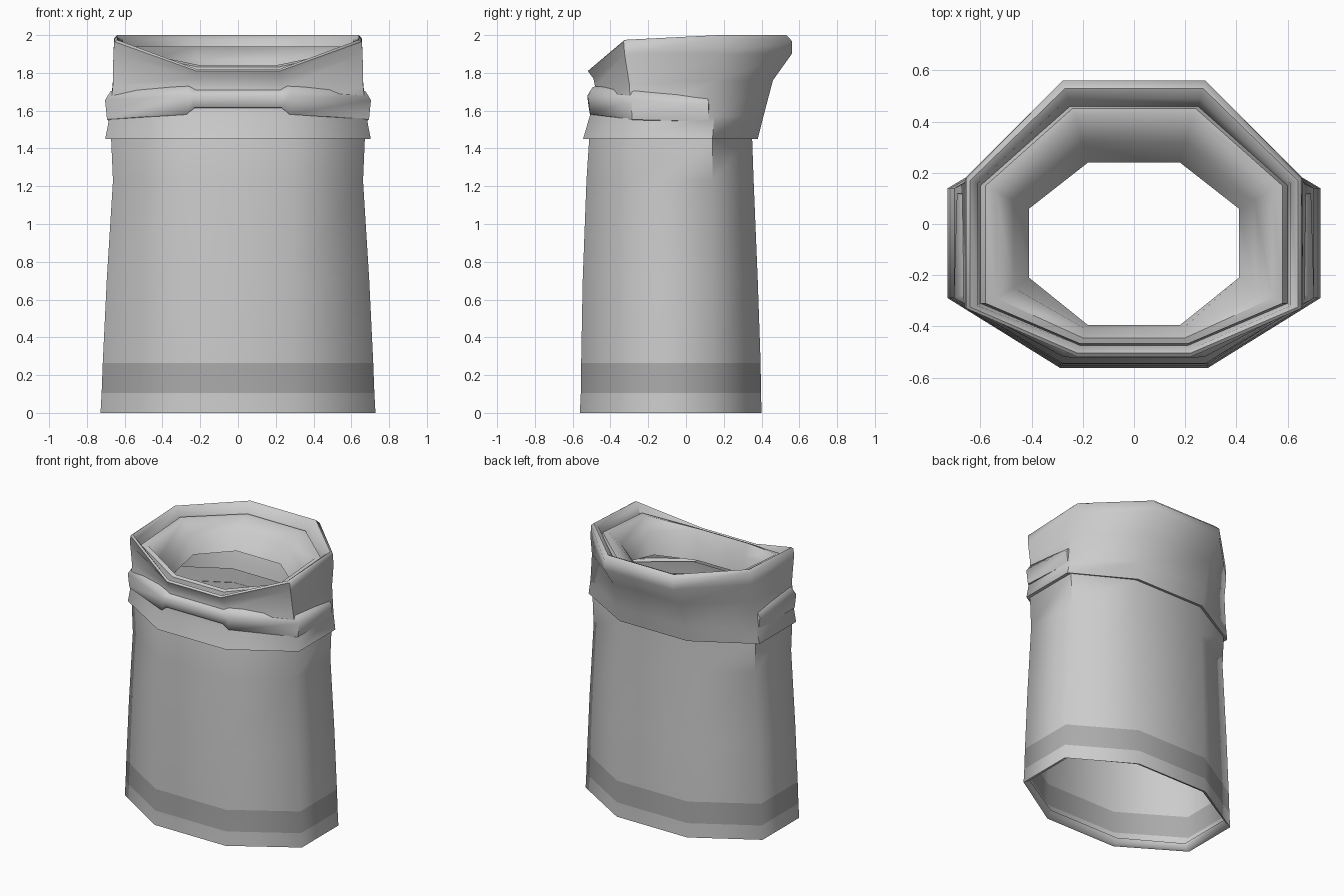
import bpy, math

def mesh_object(name, verts, faces, angle=60):
    me = bpy.data.meshes.new(name)
    me.from_pydata(verts, [], faces)
    me.validate()
    ob = bpy.data.objects.new(name, me)
    bpy.context.collection.objects.link(ob)
    bpy.ops.object.select_all(action='DESELECT')
    ob.select_set(True)
    bpy.context.view_layer.objects.active = ob
    bpy.ops.object.shade_smooth_by_angle(angle=math.radians(angle))
    return ob

def octagon(hw_f, hw_b, side, yf, ysf, ysb, yb, zf, zsf=None, zsb=None, zb=None):
    """Symmetric eight-sided ring; heights may differ from front to back."""
    zsf, zsb, zb = [zf if z is None else z for z in (zsf, zsb, zb)]
    half = [(hw_f, yf, zf), (side, ysf, zsf), (side, ysb, zsb), (hw_b, yb, zb)]
    return half + [(-x, y, z) for x, y, z in reversed(half)]

def loft(name, rings, angle=60):
    verts = [v for r in rings for v in r]
    faces = [(k * 8 + i, k * 8 + (i + 1) % 8, k * 8 + 8 + (i + 1) % 8, k * 8 + 8 + i)
             for k in range(len(rings) - 1) for i in range(8)]
    return mesh_object(name, verts, faces, angle)

# Body tube with a turned-in hem: (half side width, front y, back y, z)
profile = [(0.69, -0.525, 0.365, 0.05), (0.70, -0.535, 0.375, 0.01), (0.728, -0.562, 0.40, 0.0),
           (0.722, -0.557, 0.397, 0.105), (0.716, -0.555, 0.395, 0.265), (0.695, -0.547, 0.38, 0.7),
           (0.662, -0.527, 0.358, 1.23), (0.672, -0.512, 0.35, 1.46), (0.66, -0.49, 0.35, 1.56)]
body = loft("body", [octagon(0.29, 0.29, s, yf, -0.29, 0.14, yb, z) for s, yf, yb, z in profile])

# Darker stripe above the hem
dark = bpy.data.materials.new("dark_grey")
dark.diffuse_color = (0.4, 0.4, 0.4, 1)
plain = bpy.data.materials.new("grey")
plain.diffuse_color = (0.8, 0.8, 0.8, 1)
body.data.materials.append(plain)
body.data.materials.append(dark)
for p in body.data.polygons:
    if 0.105 < p.center.z < 0.265:
        p.material_index = 1

# Flared collar, higher at the back, with a rolled rim
loft("collar", [
    octagon(0.27, 0.27, 0.66, -0.50, -0.28, 0.13, 0.345, 1.46),
    octagon(0.28, 0.28, 0.703, -0.545, -0.29, 0.14, 0.38, 1.45),
    octagon(0.26, 0.28, 0.68, -0.51, -0.29, 0.15, 0.41, 1.57),
    octagon(0.24, 0.28, 0.662, -0.48, -0.30, 0.16, 0.46, 1.72, 1.74, 1.76, 1.76),
    octagon(0.22, 0.28, 0.66, -0.49, -0.325, 0.18, 0.56, 1.77, 1.90, 1.90, 1.90),
    octagon(0.22, 0.28, 0.655, -0.52, -0.33, 0.18, 0.56, 1.81, 1.965, 1.985, 1.97),
    octagon(0.22, 0.27, 0.64, -0.505, -0.325, 0.17, 0.53, 1.82, 1.975, 2.0, 2.0),
    octagon(0.22, 0.26, 0.61, -0.49, -0.32, 0.16, 0.49, 1.80, 1.95, 1.98, 1.98),
    octagon(0.21, 0.25, 0.60, -0.475, -0.31, 0.15, 0.46, 1.76, 1.86, 1.90, 1.90),
])

# Inner neck lining narrowing to the opening
loft("neck_lining", [
    octagon(0.21, 0.25, 0.60, -0.475, -0.31, 0.15, 0.46, 1.76, 1.86, 1.90, 1.90),
    octagon(0.21, 0.24, 0.58, -0.468, -0.31, 0.15, 0.452, 1.83, 1.91, 1.94, 1.94),
    octagon(0.20, 0.23, 0.54, -0.445, -0.29, 0.13, 0.42, 1.84, 1.91, 1.94, 1.94),
    octagon(0.19, 0.20, 0.47, -0.41, -0.25, 0.09, 0.32, 1.76, 1.82, 1.86, 1.87),
    octagon(0.18, 0.18, 0.41, -0.395, -0.21, 0.06, 0.24, 1.63, 1.68, 1.74, 1.76),
])

# Raised band around the front and sides: (x, y, top z, bottom z)
half = [(0.63, 0.125, 1.67, 1.54), (0.692, 0.12, 1.68, 1.53), (0.704, -0.29, 1.71, 1.54),
        (0.28, -0.517, 1.73, 1.57), (0.24, -0.523, 1.71, 1.61)]
path = half + [(-x, y, t, b) for x, y, t, b in reversed(half)]
section = [(0.93, 1.0), (0.96, 0.95), (1.0, 0.68), (0.985, 0.08), (0.93, 0.0)]
n = len(section)
verts = [(x * s, y * s, b + (t - b) * h) for x, y, t, b in path for s, h in section]
faces = [(k * n + j, k * n + j + 1, k * n + n + j + 1, k * n + n + j)
         for k in range(len(path) - 1) for j in range(n - 1)]
mesh_object("front_band", verts, faces)

# Make every surface face outward consistently
for ob in bpy.context.collection.objects:
    bpy.context.view_layer.objects.active = ob
    if ob.name == "front_band":
        ob.data.flip_normals()
